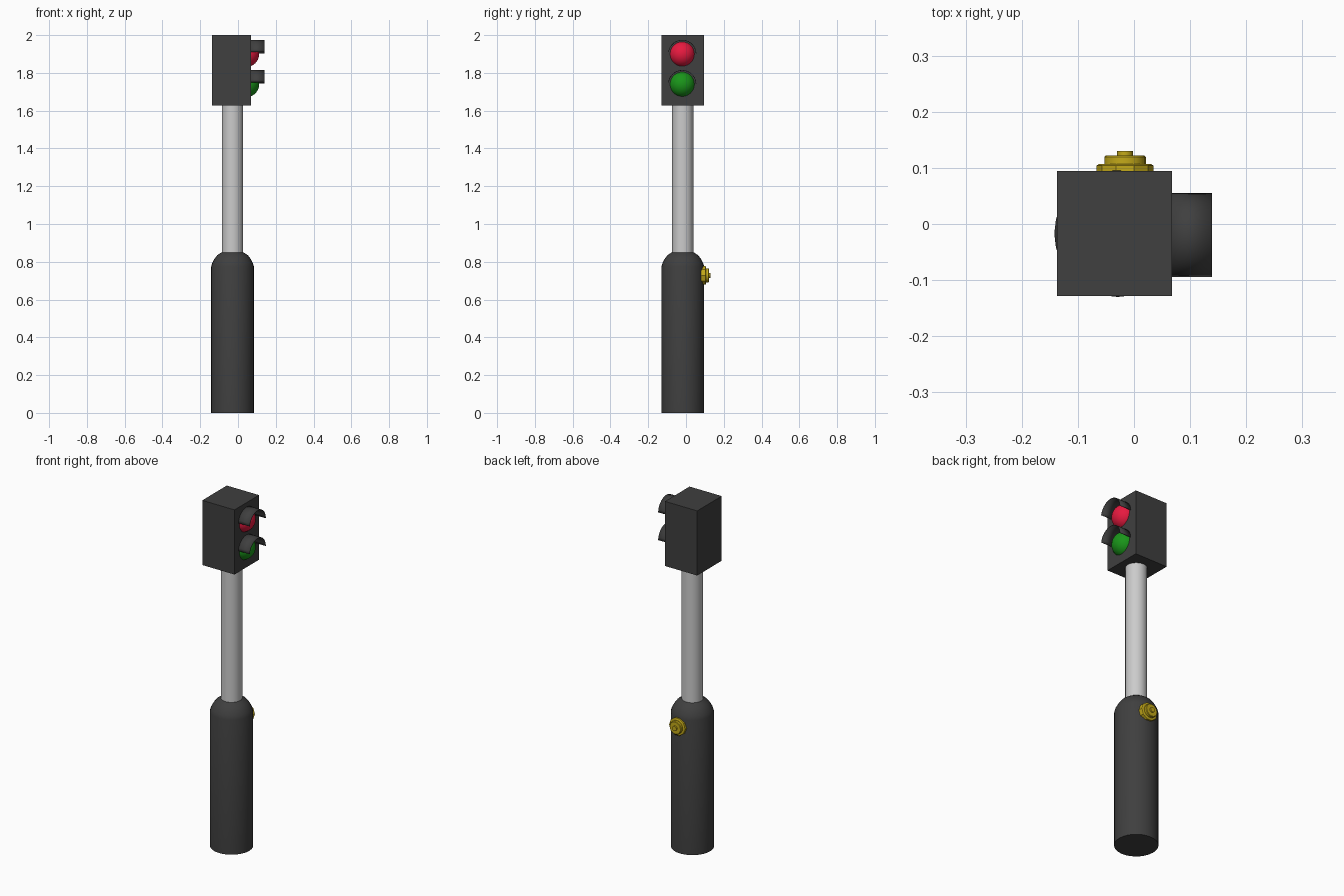
import bpy, math

if "Cube" in bpy.data.objects:
    bpy.data.objects.remove(bpy.data.objects["Cube"])

CX, CY = -0.029, -0.017   # axis of the post


def material(name, rgb):
    m = bpy.data.materials.new(name)
    m.diffuse_color = (*rgb, 1)
    m.use_nodes = True
    m.node_tree.nodes["Principled BSDF"].inputs["Base Color"].default_value = m.diffuse_color
    return m


DARK = material("dark_grey", (0.05, 0.05, 0.05))
RED = material("red", (0.8, 0.01, 0.05))
GREEN = material("green", (0.01, 0.3, 0.01))
YELLOW = material("yellow", (0.55, 0.4, 0.01))


def finish(ob, name, mat=None, smooth=True):
    ob.name = name
    if mat:
        ob.data.materials.append(mat)
    if smooth:
        bpy.ops.object.select_all(action='DESELECT')
        ob.select_set(True)
        bpy.context.view_layer.objects.active = ob
        bpy.ops.object.shade_smooth_by_angle(angle=math.radians(30))
    return ob


def mesh_object(name, verts, faces, mat=None):
    me = bpy.data.meshes.new(name)
    me.from_pydata(verts, [], faces)
    ob = bpy.data.objects.new(name, me)
    bpy.context.collection.objects.link(ob)
    return finish(ob, name, mat)


def lathe(name, profile, origin, mat=None, sides=28, along_y=False):
    """Closed solid turned from (radius, height) points."""
    verts = []
    for r, h in profile:
        for i in range(sides):
            a = 2 * math.pi * i / sides
            x, y = r * math.cos(a), r * math.sin(a)
            p = (-x, h, y) if along_y else (x, y, h)
            verts.append(tuple(p[k] + origin[k] for k in range(3)))
    faces = [tuple(reversed(range(sides)))]
    for j in range(len(profile) - 1):
        for i in range(sides):
            k = (i + 1) % sides
            faces.append((j * sides + i, j * sides + k,
                          (j + 1) * sides + k, (j + 1) * sides + i))
    top = (len(profile) - 1) * sides
    faces.append(tuple(range(top, top + sides)))
    return mesh_object(name, verts, faces, mat)


# Thick base sleeve with rounded shoulder
lathe("base_sleeve", [(0.113, 0), (0.113, 0.775), (0.107, 0.795), (0.096, 0.815),
                      (0.081, 0.835), (0.058, 0.85)], (CX, CY, 0), DARK)

# Upper pole
lathe("pole", [(0.056, 0.82), (0.056, 1.64)], (CX, CY, 0))

# Signal housing
bpy.ops.mesh.primitive_cube_add(size=1, location=(-0.035, CY, 1.814))
box = bpy.context.object
box.scale = (0.205, 0.223, 0.372)
finish(box, "signal_housing", DARK, smooth=False)

# Lamps with half-round visors
for label, z, mat in (("red", 1.9, RED), ("green", 1.74, GREEN)):
    bpy.ops.mesh.primitive_uv_sphere_add(segments=32, ring_count=16, radius=0.069,
                                         location=(0.043, -0.02, z))
    finish(bpy.context.object, label + "_lamp", mat)

    n, verts, faces = 14, [], []
    for i in range(n + 1):
        a = math.radians(2 + 170 * i / n)
        y, h = -0.02 + 0.072 * math.cos(a), z + 0.072 * math.sin(a)
        verts += [(0.06, y, h), (0.139, y, h)]
    for i in range(n):
        faces.append((2 * i, 2 * i + 1, 2 * i + 3, 2 * i + 2))
    visor = mesh_object(label + "_visor", verts, faces, DARK)
    sol = visor.modifiers.new("thickness", 'SOLIDIFY')
    sol.thickness = 0.003
    sol.offset = -1

# Stepped push button on the back of the sleeve
lathe("button_plate", [(0.051, 0.08), (0.051, 0.104), (0.046, 0.107)],
      (-0.016, 0, 0.728), YELLOW, sides=10, along_y=True)
lathe("button_ring", [(0.037, 0.1), (0.037, 0.119), (0.034, 0.122)],
      (-0.016, 0, 0.728), YELLOW, sides=20, along_y=True)
lathe("button_knob", [(0.014, 0.115), (0.014, 0.13)],
      (-0.016, 0, 0.728), YELLOW, sides=14, along_y=True)
